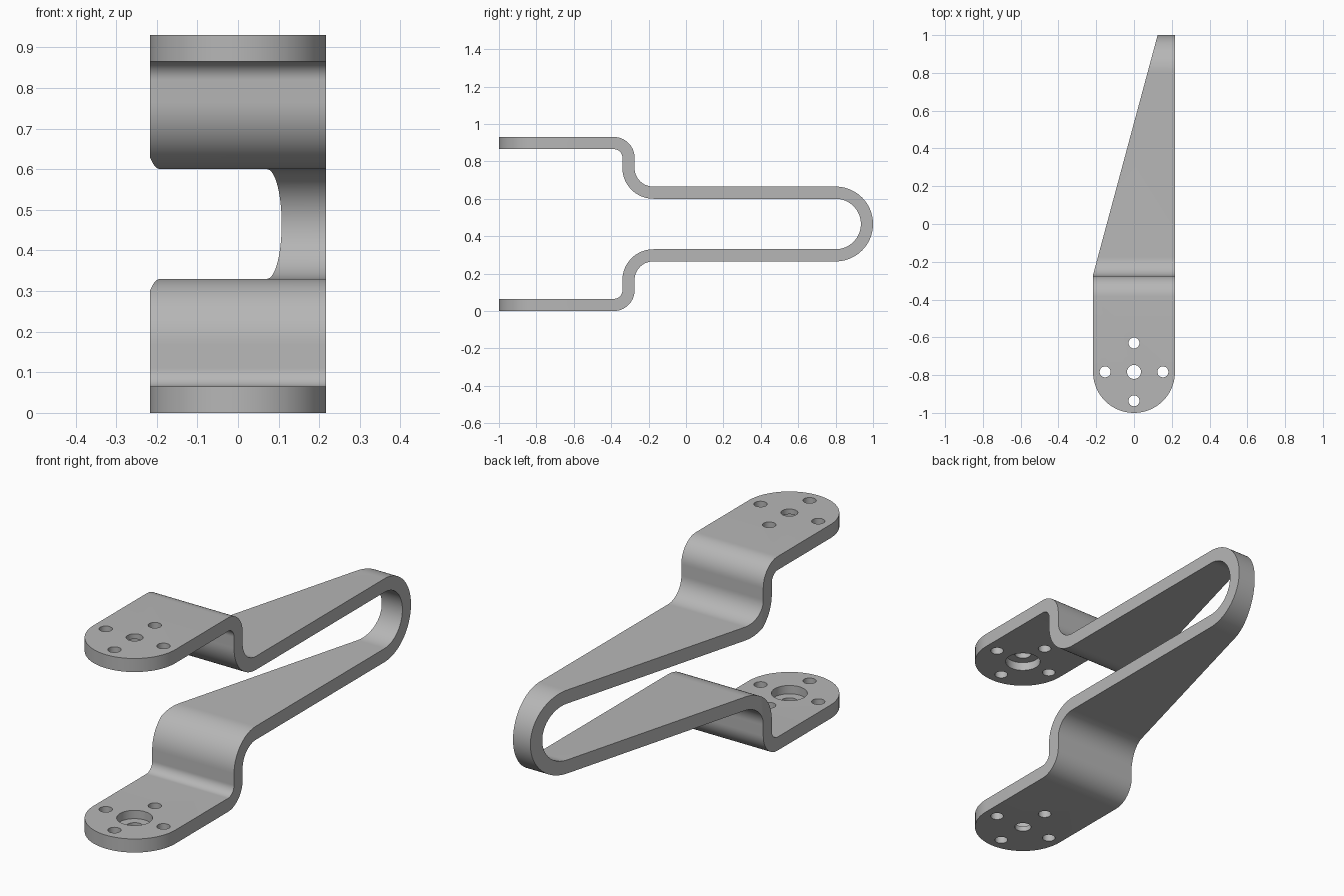
import bpy, bmesh, math
from mathutils import Vector

if "Cube" in bpy.data.objects:
    bpy.data.objects.remove(bpy.data.objects["Cube"], do_unlink=True)

HEIGHT, THICK = 0.93, 0.065
HALF_W = 0.217
PAD_Y = -1 + HALF_W          # centre of the rounded mounting pads


def arc(cx, cy, r, start, end, n):
    """Points on a circular arc, angles in degrees."""
    angles = [math.radians(start + (end - start) * i / n) for i in range(n + 1)]
    return [(cx + r * math.cos(a), cy + r * math.sin(a)) for a in angles]


def prism(name, outline, to_3d, depth):
    """Extrude a closed 2D outline along a depth vector."""
    bm = bmesh.new()
    face = bm.faces.new([bm.verts.new(to_3d(p)) for p in outline])
    grown = bmesh.ops.extrude_face_region(bm, geom=[face])["geom"]
    bmesh.ops.translate(bm, vec=Vector(depth),
                        verts=[g for g in grown if isinstance(g, bmesh.types.BMVert)])
    bmesh.ops.recalc_face_normals(bm, faces=bm.faces)
    return finish(name, bm)


def drill(name, holes, bottom, top):
    """Separate vertical cylinders, each given as x, y, radius."""
    bm = bmesh.new()
    for x, y, r in holes:
        made = bmesh.ops.create_cone(bm, cap_ends=True, segments=40, radius1=r,
                                     radius2=r, depth=top - bottom)
        bmesh.ops.translate(bm, vec=(x, y, (top + bottom) / 2), verts=made["verts"])
    return finish(name, bm)


def finish(name, bm):
    mesh = bpy.data.meshes.new(name)
    bm.to_mesh(mesh)
    bm.free()
    obj = bpy.data.objects.new(name, mesh)
    bpy.context.collection.objects.link(obj)
    return obj


def strip_side(d):
    """One side of the bent strip, offset d from its centre line."""
    low = [(-1.1, THICK / 2 + d)]
    low += arc(-0.385, 0.11, 0.0775 - d, -90, 0, 14)
    low += arc(-0.175, 0.165, 0.1325 + d, 180, 90, 18)
    low += arc(0.8, HEIGHT / 2, 0.1675 - d, -90, 0, 24)
    return low + [(y, HEIGHT - z) for y, z in reversed(low[:-1])]


# Bent strip: tabs, S-bends, arms and the U-turn
profile = strip_side(THICK / 2) + strip_side(-THICK / 2)[::-1]
bracket = prism("bent_bracket", profile, lambda p: (-0.3, p[0], p[1]), (0.6, 0, 0))

# Plan shape: round pads and tapered arms
plan = arc(0, PAD_Y, HALF_W, 180, 360, 48)
plan += [(HALF_W, 1.1), (0.152, 1.1), (-HALF_W, -0.27)]
plan_cutter = prism("plan_cutter", plan, lambda p: (p[0], p[1], -0.2), (0, 0, 1.4))

# Screw holes around each pad centre, and the recess on the inner faces
R = 0.153
holes = [(0, PAD_Y, 0.037)]
holes += [(x, PAD_Y + y, 0.029) for x, y in ((R, 0), (-R, 0), (0, R), (0, -R))]
hole_cutter = drill("hole_cutter", holes, -0.2, 1.2)
recess_cutter = drill("recess_cutter", [(0, PAD_Y, 0.078)], 0.025, HEIGHT - 0.025)

bpy.ops.object.select_all(action="DESELECT")
bpy.context.view_layer.objects.active = bracket
bracket.select_set(True)
for cutter, operation in ((plan_cutter, "INTERSECT"), (hole_cutter, "DIFFERENCE"),
                          (recess_cutter, "DIFFERENCE")):
    cutter.hide_render = True
    mod = bracket.modifiers.new(cutter.name, "BOOLEAN")
    mod.operation, mod.object, mod.solver = operation, cutter, "EXACT"
    bpy.ops.object.modifier_apply(modifier=mod.name)
    bpy.data.objects.remove(cutter, do_unlink=True)

# Plain grey metal
grey = bpy.data.materials.new("grey_metal")
grey.use_nodes = True
colour = (0.47, 0.47, 0.47, 1)
grey.diffuse_color = colour
grey.node_tree.nodes["Principled BSDF"].inputs["Base Color"].default_value = colour
bracket.data.materials.clear()
bracket.data.materials.append(grey)
bpy.ops.object.shade_smooth_by_angle(angle=math.radians(30))
